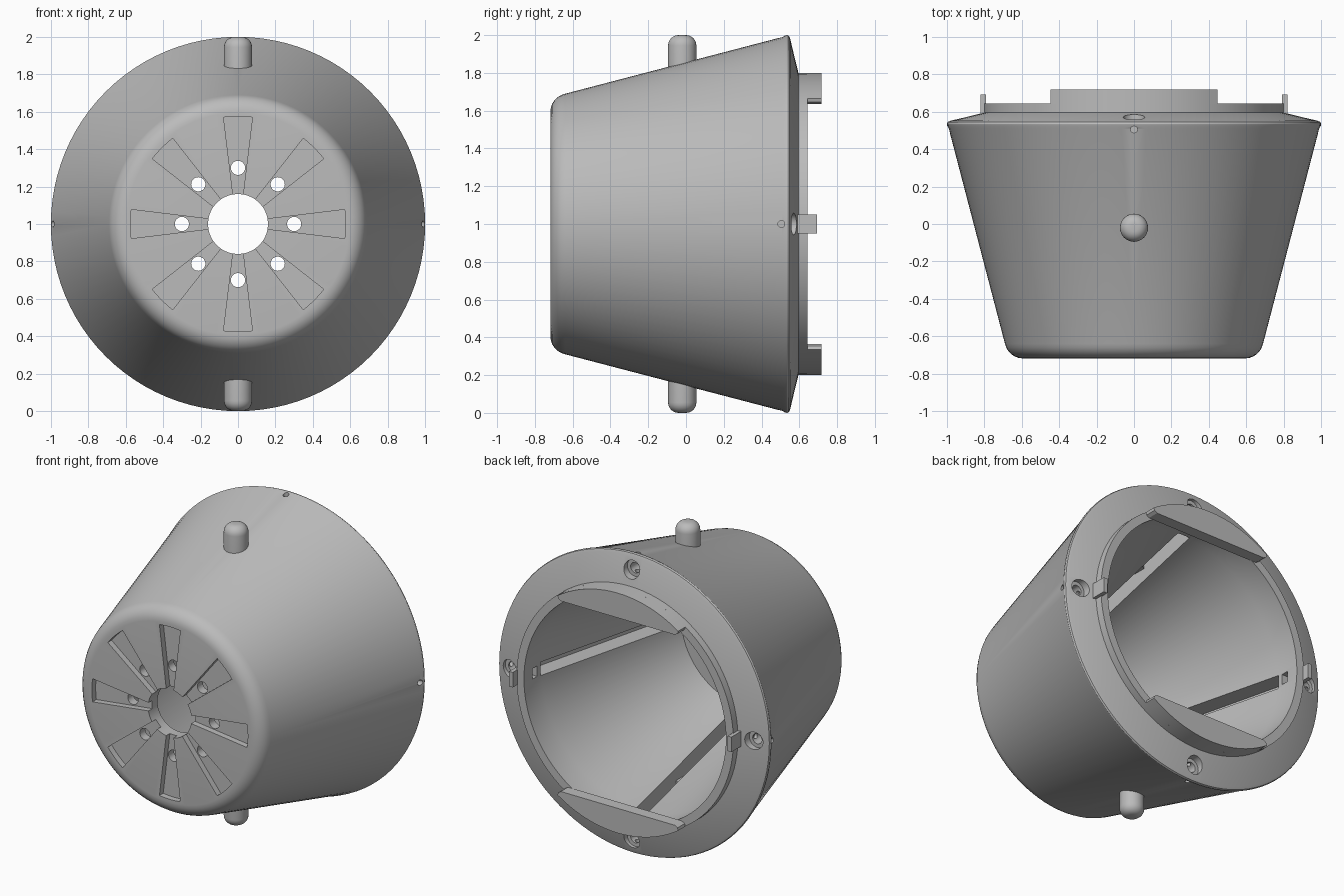
import bpy, bmesh
from math import pi, sin, cos, asin, radians
from mathutils import Matrix, Vector

cube = bpy.data.objects.get("Cube")
if cube:
    bpy.data.objects.remove(cube, do_unlink=True)

grey = bpy.data.materials.new("plain grey")
grey.use_nodes = True
grey.diffuse_color = (0.5, 0.5, 0.5, 1)
grey.node_tree.nodes["Principled BSDF"].inputs["Base Color"].default_value = (0.5, 0.5, 0.5, 1)

HALF = 0.718   # half the depth of the model
LIFT = 1.0     # height of the central axis


def finish(name, bm):
    bmesh.ops.remove_doubles(bm, verts=bm.verts, dist=1e-5)
    bmesh.ops.recalc_face_normals(bm, faces=bm.faces)
    mesh = bpy.data.meshes.new(name)
    bm.to_mesh(mesh)
    bm.free()
    mesh.materials.append(grey)
    ob = bpy.data.objects.new(name, mesh)
    ob.location.z = LIFT
    bpy.context.collection.objects.link(ob)
    return ob


def lathe(bm, profile, steps, closed=False):
    """Spin (radius, y) points around the y axis."""
    verts = [bm.verts.new((r, y, 0)) for r, y in profile]
    ends = verts + verts[:1] if closed else verts
    edges = [bm.edges.new(pair) for pair in zip(ends, ends[1:])]
    bmesh.ops.spin(bm, geom=verts + edges, cent=(0, 0, 0), axis=(0, 1, 0),
                   angle=2 * pi, steps=steps)


def prism(bm, points, low, high, place):
    """Extrude a 2D outline; place maps (a, b, height) to a point."""
    rings = [[bm.verts.new(place(a, b, h)) for a, b in points] for h in (low, high)]
    bm.faces.new(rings[0])
    bm.faces.new(rings[1])
    n = len(points)
    for i in range(n):
        j = (i + 1) % n
        bm.faces.new((rings[0][i], rings[0][j], rings[1][j], rings[1][i]))


def circle(r, u=0, v=0, n=24):
    return [(u + r * cos(2 * pi * i / n), v + r * sin(2 * pi * i / n)) for i in range(n)]


def around(count, points, low, high, place):
    """A ring of equal prisms about the central axis."""
    bm = bmesh.new()
    for i in range(count):
        turn = Matrix.Rotation(2 * pi * i / count, 3, 'Y')
        prism(bm, points, low, high, lambda a, b, h: turn @ place(a, b, h))
    return bm


def along_y(a, b, h):       # outline in x, z
    return Vector((a, h, b))


def along_z(a, b, h):       # outline in x, y
    return Vector((a, b, h))


def along_x(a, b, h):       # outline in y, z
    return Vector((h, a, b))


def cut(body, bm):
    cutter = finish("cutter", bm)
    cutter.hide_render = True
    mod = body.modifiers.new("cut", 'BOOLEAN')
    mod.operation = 'DIFFERENCE'
    mod.solver = 'EXACT'
    mod.object = cutter
    bpy.context.view_layer.objects.active = body
    bpy.ops.object.modifier_apply(modifier=mod.name)
    bpy.data.objects.remove(cutter, do_unlink=True)


def smooth(ob):
    bpy.ops.object.select_all(action='DESELECT')
    ob.select_set(True)
    bpy.context.view_layer.objects.active = ob
    bpy.ops.object.shade_smooth_by_angle(angle=radians(30))


# Thick conical shell with rounded front edge, bevelled rim and rear collar
fillet = [(0.595 + 0.097 * sin(t * pi / 14), -HALF + 0.1 * (1 - cos(t * pi / 14)))
          for t in range(7)]
shell = ([(0.16, -0.62), (0.16, -HALF)] + fillet +
         [(0.99, 0.51), (0.998, 0.525), (1.0, 0.535), (0.996, 0.545), (0.98, 0.552),
          (0.8, 0.595), (0.8, 0.643), (0.745, 0.643), (0.745, 0.46), (0.47, -0.62)])
bm = bmesh.new()
lathe(bm, shell, 96, closed=True)
housing = finish("conical_housing", bm)

# Eight shallow wedge slots in the front face
spread = asin(0.077 / 0.575)
wedge = [(0.575 * sin(t * spread / 3), 0.575 * cos(t * spread / 3)) for t in range(-3, 4)]
wedge += [(0.025, 0.14), (-0.025, 0.14)]
cut(housing, around(8, wedge, -0.8, -HALF + 0.04, along_y))

# Eight through holes, one in each slot
cut(housing, around(8, circle(0.038, 0, 0.3), -0.8, -0.55, along_y))

# Four long grooves inside the wall, following its slope
groove = [(0.68, 0.47), (0.86, 0.47), (0.6, -0.57), (0.42, -0.57)]
cut(housing, around(4, groove, -0.045, 0.045, along_z))

# Small pockets behind the rim
pocket = [(0.7, 0.505), (0.79, 0.505), (0.79, 0.555), (0.7, 0.555)]
cut(housing, around(4, pocket, -0.035, 0.035, along_z))

# Counterbored screw holes in the rim bevel
cut(housing, around(4, circle(0.058, 0.9, 0), 0.535, 0.7, along_y))
cut(housing, around(4, circle(0.034, 0.9, 0), 0.46, 0.6, along_y))

# Tiny side holes in the rim
cut(housing, around(4, circle(0.018, 0.505, 0, 16), 0.85, 1.1, along_x))
smooth(housing)

# Rounded pins above and below
for name, side in (("top_pin", 1), ("bottom_pin", -1)):
    tip = [(0.02 + 0.055 * cos(t * pi / 12), 0.945 + 0.055 * sin(t * pi / 12))
           for t in range(7)]
    bm = bmesh.new()
    lathe(bm, [(0, 0.72), (0.075, 0.72)] + tip + [(0, 1.0)], 32)
    bmesh.ops.rotate(bm, verts=bm.verts, matrix=Matrix.Rotation(side * pi / 2, 3, 'X'))
    bmesh.ops.translate(bm, verts=bm.verts, vec=(0, -0.02, 0))
    smooth(finish(name, bm))

# Arched retaining plates on the collar
reach = asin(0.445 / 0.8)
arch = [(0.8 * sin(t * reach / 10), 0.8 * cos(t * reach / 10)) for t in range(-10, 11)]
arch += [(0.44, 0.647), (0.42, 0.635), (-0.42, 0.635), (-0.44, 0.647)]
for name, side in (("top_plate", 1), ("bottom_plate", -1)):
    bm = bmesh.new()
    prism(bm, [(a, b * side) for a, b in arch], 0.641, HALF, along_y)
    smooth(finish(name, bm))

# Small side tabs on the collar
for name, side in (("left_tab", 1), ("right_tab", -1)):
    bm = bmesh.new()
    bmesh.ops.create_cube(bm, size=1, matrix=Matrix.Translation((side * 0.806, 0.635, 0))
                          @ Matrix.Diagonal((0.028, 0.116, 0.1, 1)))
    finish(name, bm)
